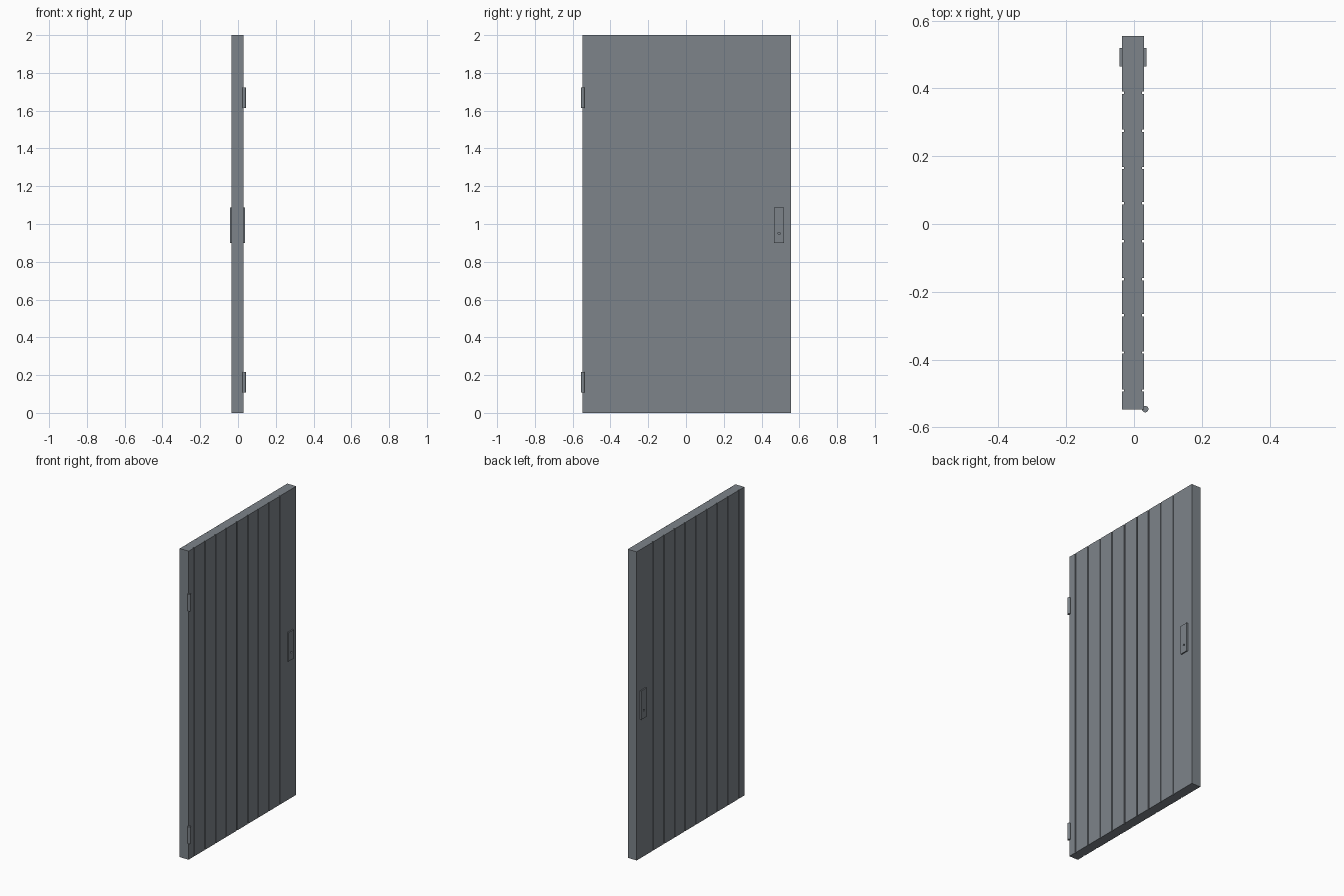
import bpy, bmesh, math

if "Cube" in bpy.data.objects:
    bpy.data.objects.remove(bpy.data.objects["Cube"])

steel = bpy.data.materials.new("slate grey")
steel.diffuse_color = (0.205, 0.23, 0.254, 1)
steel.use_nodes = True
steel.node_tree.nodes["Principled BSDF"].inputs["Base Color"].default_value = steel.diffuse_color


def finish(name, bm):
    bmesh.ops.recalc_face_normals(bm, faces=bm.faces)
    me = bpy.data.meshes.new(name)
    bm.to_mesh(me)
    bm.free()
    me.materials.append(steel)
    ob = bpy.data.objects.new(name, me)
    bpy.context.collection.objects.link(ob)
    return ob


def box(name, x0, x1, y0, y1, z0, z1):
    bm = bmesh.new()
    bmesh.ops.create_cube(bm, size=1)
    for v in bm.verts:
        v.co = (x0 + (v.co.x + .5) * (x1 - x0),
                y0 + (v.co.y + .5) * (y1 - y0),
                z0 + (v.co.z + .5) * (z1 - z0))
    return finish(name, bm)


def cylinder(name, r, depth, loc, rot=(0, 0, 0), sides=24):
    bpy.ops.mesh.primitive_cylinder_add(vertices=sides, radius=r, depth=depth,
                                        location=loc, rotation=rot)
    ob = bpy.context.object
    ob.name = name
    ob.data.materials.append(steel)
    bpy.ops.object.shade_smooth_by_angle(angle=math.radians(35))
    return ob


def cut(ob, cutter):
    bpy.context.view_layer.objects.active = ob
    mod = ob.modifiers.new("cut", 'BOOLEAN')
    mod.operation = 'DIFFERENCE'
    mod.solver = 'EXACT'
    mod.object = cutter
    bpy.ops.object.modifier_apply(modifier=mod.name)


# Door leaf: grooved plan outline extruded upwards
X0, X1, Y0, Y1 = -0.035, 0.029, -0.547, 0.555
grooves = [-0.491, -0.379, -0.269, -0.163, -0.051, 0.061, 0.165, 0.275, 0.387]
W, D = 0.0035, 0.006


def side(x, d):
    pts = [(x, Y0)]
    for g in grooves:
        pts += [(x, g - W), (x + d, g - W), (x + d, g + W), (x, g + W)]
    return pts + [(x, Y1)]


outline = side(X1, -D) + side(X0, D)[::-1]
bm = bmesh.new()
base = bm.faces.new([bm.verts.new((x, y, 0)) for x, y in outline])
res = bmesh.ops.extrude_face_region(bm, geom=[base])
bmesh.ops.translate(bm, vec=(0, 0, 2),
                    verts=[v for v in res["geom"] if isinstance(v, bmesh.types.BMVert)])
door = finish("door_leaf", bm)

# Lock plates with keyholes on both faces
for name, x0, x1, xc in (("lock_plate_left", -0.043, X0, -0.037),
                         ("lock_plate_right", X1, 0.037, 0.031)):
    plate = box(name, x0, x1, 0.465, 0.519, 0.90, 1.087)
    cutter = cylinder("keyhole_cutter", 0.006, 0.018, (xc, 0.493, 0.95),
                      (0, math.pi / 2, 0), 16)
    bpy.context.view_layer.update()
    cut(plate, cutter)
    cut(door, cutter)
    bpy.data.objects.remove(cutter)

# Hinge barrels on the rear corner edge
for name, z in (("hinge_lower", 0.162), ("hinge_upper", 1.669)):
    cylinder(name, 0.0095, 0.109, (0.033, -0.546, z))
